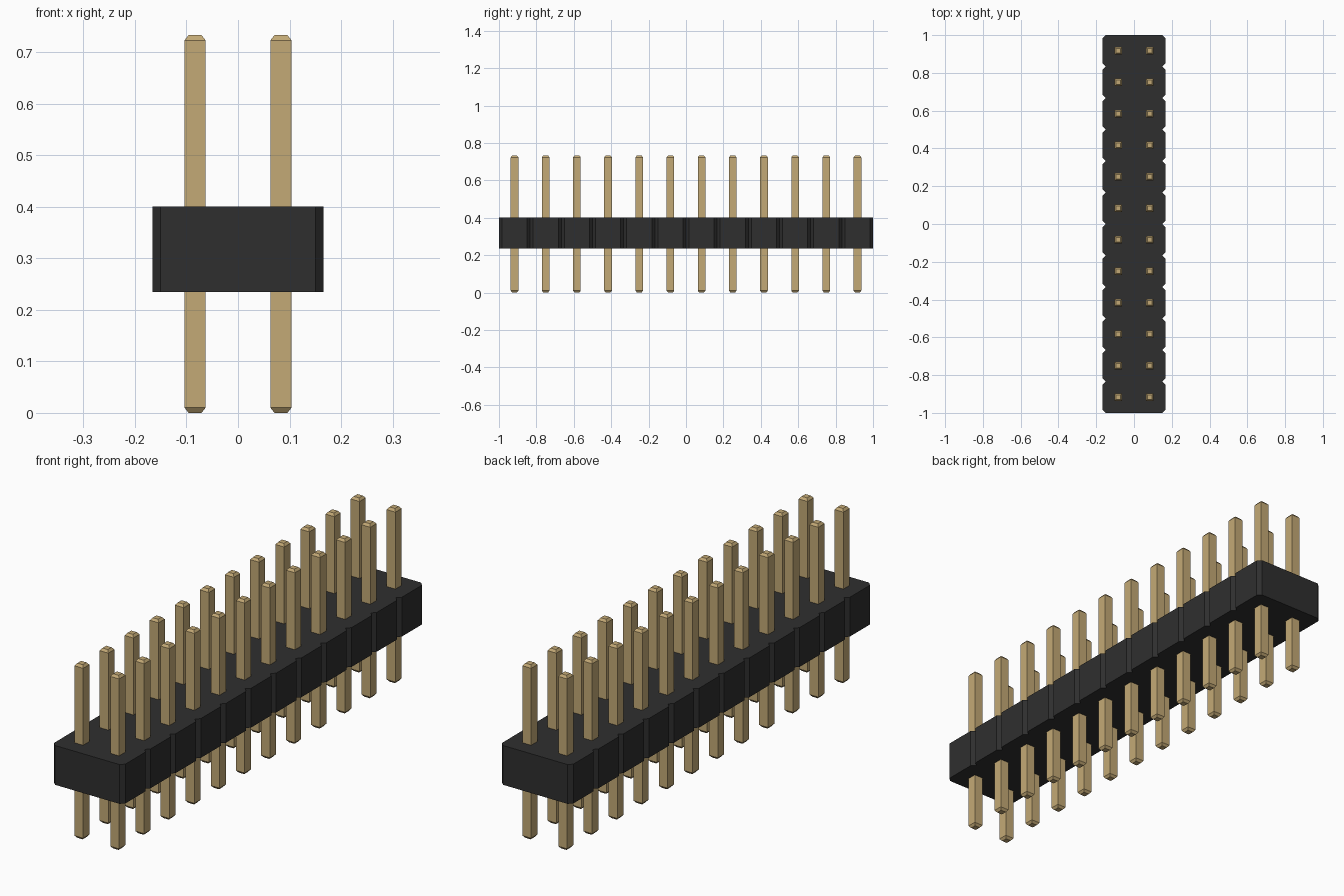
import bpy
import bmesh

ROWS = 12
PITCH = 2 / ROWS
HALF_WIDTH = 0.166
CHAMFER = 0.016
BODY_BOTTOM, BODY_TOP = 0.235, 0.4
PIN_HEIGHT, PIN_HALF = 0.733, 0.0205
TIP_HALF, TIP_RISE = 0.0125, 0.01

cube = bpy.data.objects.get("Cube")
if cube:
    bpy.data.objects.remove(cube, do_unlink=True)


def make_material(name, color, roughness):
    mat = bpy.data.materials.new(name)
    mat.use_nodes = True
    mat.diffuse_color = color
    bsdf = next(n for n in mat.node_tree.nodes if n.type == 'BSDF_PRINCIPLED')
    bsdf.inputs["Base Color"].default_value = color
    bsdf.inputs["Roughness"].default_value = roughness
    return mat


def finish(name, bm, mat):
    bmesh.ops.recalc_face_normals(bm, faces=bm.faces)
    mesh = bpy.data.meshes.new(name)
    bm.to_mesh(mesh)
    bm.free()
    mesh.materials.append(mat)
    obj = bpy.data.objects.new(name, mesh)
    bpy.context.collection.objects.link(obj)
    return obj


def loft(bm, rings):
    """Skin matching rings of points and cap both ends."""
    loops = [[bm.verts.new(p) for p in ring] for ring in rings]
    for low, high in zip(loops, loops[1:]):
        for i in range(len(low)):
            j = (i + 1) % len(low)
            bm.faces.new((low[i], low[j], high[j], high[i]))
    bm.faces.new(loops[0][::-1])
    bm.faces.new(loops[-1])


def square(half, z):
    return [(-half, -half, z), (half, -half, z), (half, half, z), (-half, half, z)]


black = make_material("black plastic", (0.028, 0.028, 0.028, 1), 0.6)
gold = make_material("gold plating", (0.55, 0.40, 0.18, 1), 0.4)

# Housing: one outline with a chamfered notch between neighbouring rows
right_edge = []
for row in range(ROWS):
    y0 = -1 + row * PITCH
    y1 = y0 + PITCH
    inner = HALF_WIDTH - CHAMFER
    right_edge += [(inner, y0), (HALF_WIDTH, y0 + CHAMFER),
                   (HALF_WIDTH, y1 - CHAMFER)]
right_edge.append((HALF_WIDTH - CHAMFER, 1))
outline = right_edge + [(-x, y) for x, y in reversed(right_edge)]

bm = bmesh.new()
loft(bm, [[(x, y, z) for x, y in outline] for z in (BODY_BOTTOM, BODY_TOP)])
finish("housing", bm, black)

# Pins: square posts with tapered tips, two per row, sharing one mesh
bm = bmesh.new()
loft(bm, [square(TIP_HALF, 0), square(PIN_HALF, TIP_RISE),
          square(PIN_HALF, PIN_HEIGHT - TIP_RISE), square(TIP_HALF, PIN_HEIGHT)])
first_pin = finish("pin", bm, gold)

for row in range(ROWS):
    for side in (-1, 1):
        pin = first_pin
        if row or side > 0:
            pin = first_pin.copy()
            bpy.context.collection.objects.link(pin)
        pin.name = f"{'left' if side > 0 else 'right'}_pin_{row + 1}"
        pin.location = (side * PITCH / 2, -1 + (row + 0.5) * PITCH, 0)
